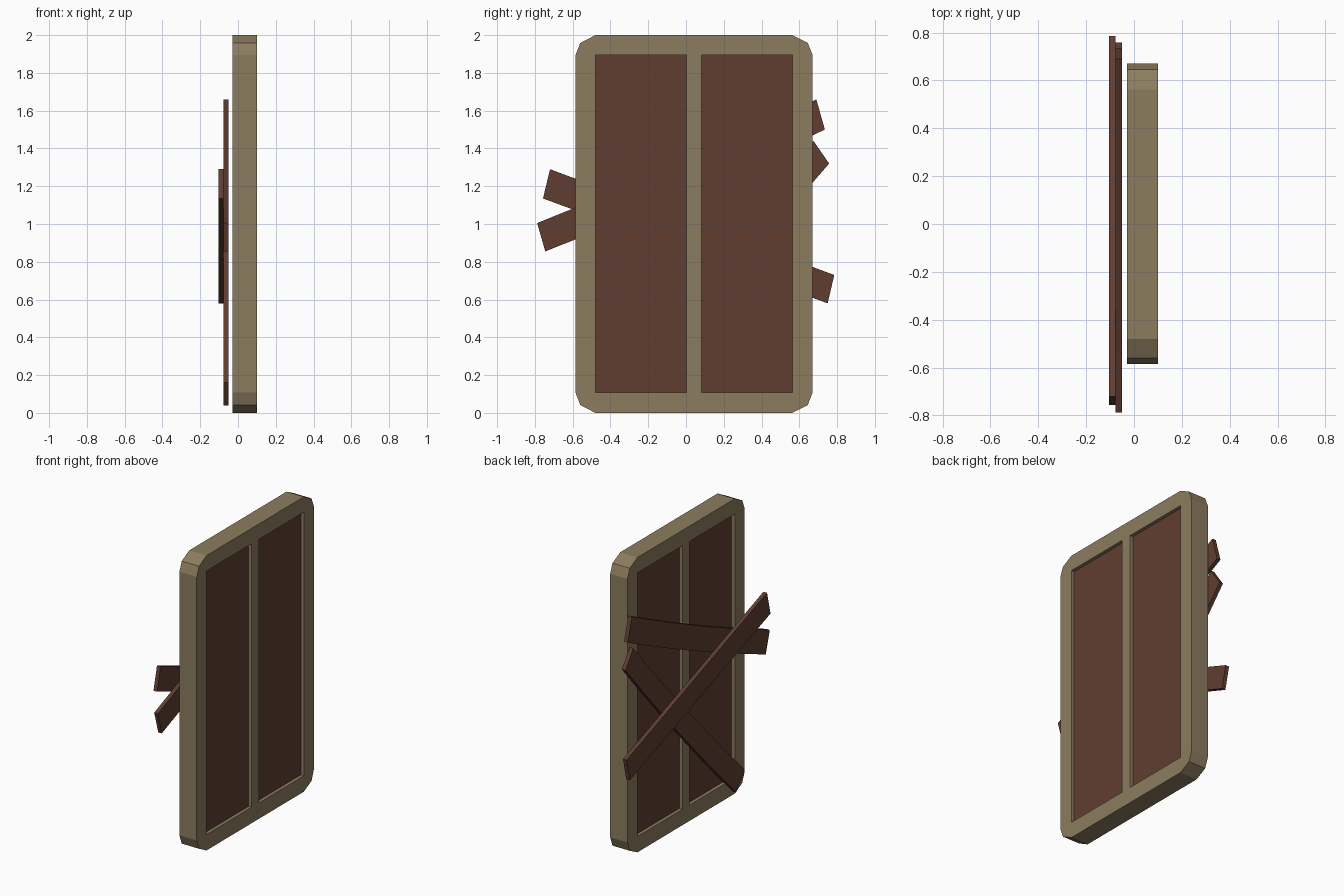
import bpy, bmesh

if "Cube" in bpy.data.objects:
    bpy.data.objects.remove(bpy.data.objects["Cube"])


def material(name, color):
    m = bpy.data.materials.new(name)
    m.diffuse_color = (*color, 1)
    m.use_nodes = True
    m.node_tree.nodes["Principled BSDF"].inputs["Base Color"].default_value = m.diffuse_color
    return m


frame_mat = material("tan_frame", (0.262, 0.202, 0.115))
wood_mat = material("dark_brown_wood", (0.118, 0.048, 0.031))


def slab(name, quads, x0, x1, mat):
    """Extrude flat quads of (y, z) points from x0 to x1."""
    bm = bmesh.new()
    for q in quads:
        bm.faces.new([bm.verts.new((x0, y, z)) for y, z in q])
    bmesh.ops.remove_doubles(bm, verts=bm.verts[:], dist=1e-5)
    ret = bmesh.ops.extrude_face_region(bm, geom=bm.faces[:], use_keep_orig=True)
    for g in ret["geom"]:
        if isinstance(g, bmesh.types.BMVert):
            g.co.x = x1
    bmesh.ops.recalc_face_normals(bm, faces=bm.faces[:])
    me = bpy.data.meshes.new(name)
    bm.to_mesh(me)
    bm.free()
    me.materials.append(mat)
    ob = bpy.data.objects.new(name, me)
    bpy.context.collection.objects.link(ob)
    return ob


# Frame: a grid with two openings, outer corners pulled in
ys = [-0.585, -0.48, 0.003, 0.082, 0.563, 0.67]
zs = [0.0, 0.108, 1.895, 2.0]


def grid_point(i, j):
    y, z = ys[i], zs[j]
    if i in (0, 5) and j in (0, 3):
        y += 0.025 if i == 0 else -0.025
        z += 0.042 if j == 0 else -0.042
    return y, z


def cell(i, j):
    return [grid_point(a, b) for a, b in ((i, j), (i + 1, j), (i + 1, j + 1), (i, j + 1))]


openings = [(1, 1), (3, 1)]
slab("window_frame",
     [cell(i, j) for i in range(5) for j in range(3) if (i, j) not in openings],
     -0.03, 0.10, frame_mat)

# Recessed panels
for n, (i, j) in enumerate(openings):
    slab(f"panel_{n + 1}", [cell(i, j)], -0.007, 0.077, wood_mat)


# Planks nailed across the back, slightly bowed
def plank(name, left, right, x0, x1, bow=(0, 0), steps=6):
    """left and right are (upper, lower) corner pairs; bow shifts the middle."""
    def at(k, t):
        s = 4 * t * (1 - t)
        return tuple(left[k][c] * (1 - t) + right[k][c] * t + bow[c] * s for c in (0, 1))
    quads = [[at(1, n / steps), at(1, (n + 1) / steps),
              at(0, (n + 1) / steps), at(0, n / steps)] for n in range(steps)]
    slab(name, quads, x0, x1, wood_mat)


plank("upper_plank", ((-0.788, 1.005), (-0.745, 0.855)),
      ((0.69, 1.66), (0.735, 1.50)), -0.077, -0.05, (0.005, -0.015))
plank("lower_plank", ((-0.52, 0.16), (-0.427, 0.04)),
      ((0.675, 1.44), (0.758, 1.32)), -0.077, -0.05, (0.012, -0.012))
plank("outer_plank", ((-0.72, 1.29), (-0.757, 1.135)),
      ((0.785, 0.73), (0.75, 0.58)), -0.104, -0.077)
